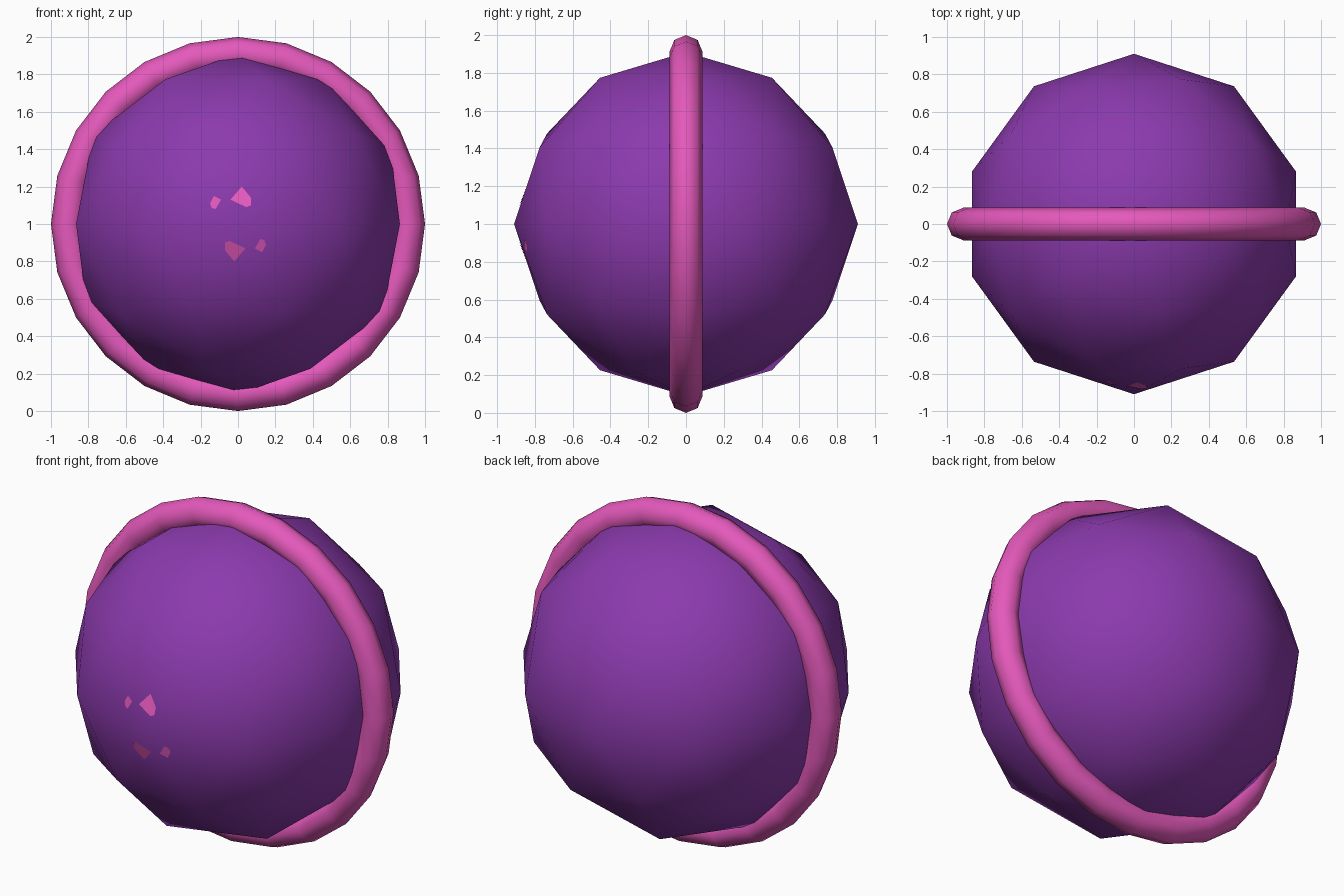
import bpy
import math
from mathutils import Vector

cube = bpy.data.objects.get("Cube")
if cube:
    bpy.data.objects.remove(cube, do_unlink=True)

RADIUS = 0.91
CENTRE = Vector((0, 0, 1))


def make_material(name, rgb):
    mat = bpy.data.materials.new(name)
    mat.use_nodes = True
    colour = (*rgb, 1.0)
    mat.diffuse_color = colour
    mat.node_tree.nodes["Principled BSDF"].inputs["Base Color"].default_value = colour
    return mat


purple = make_material("purple", (0.26, 0.042, 0.42))
pink = make_material("pink", (0.78, 0.10, 0.50))


def finish(name, mat):
    obj = bpy.context.object
    obj.name = name
    obj.data.materials.append(mat)
    bpy.ops.object.shade_smooth()
    return obj


# Faceted ball with smooth shading
bpy.ops.mesh.primitive_ico_sphere_add(subdivisions=2, radius=RADIUS, location=CENTRE)
finish("ball", purple)

# Upright band around the ball
bpy.ops.mesh.primitive_torus_add(
    major_segments=24, minor_segments=8, major_radius=0.913, minor_radius=0.087,
    location=CENTRE, rotation=(math.pi / 2, 0, 0))
finish("band", pink)


# Small chips of the front button, lying on the sloping front facets
def button_chip(name, outline, slope_x, slope_z, turn):
    verts = []
    for x, z in outline:
        depth = RADIUS + 0.004 - slope_x * x - slope_z * z
        verts.append((turn * x, -depth, 1 + turn * z))
    mesh = bpy.data.meshes.new(name)
    mesh.from_pydata(verts, [], [range(len(verts))])
    mesh.materials.append(pink)
    obj = bpy.data.objects.new(name, mesh)
    bpy.context.collection.objects.link(obj)


large = [(-0.04, 0.13), (0.045, 0.09), (0.07, 0.1), (0.07, 0.14), (0.02, 0.2)]
small = [(-0.15, 0.11), (-0.14, 0.085), (-0.12, 0.08), (-0.09, 0.13), (-0.13, 0.15)]
for side, turn in (("upper", 1), ("lower", -1)):
    button_chip(side + "_large_button_chip", large, -0.025, 0.352, turn)
    button_chip(side + "_small_button_chip", small, -0.327, 0.198, turn)
